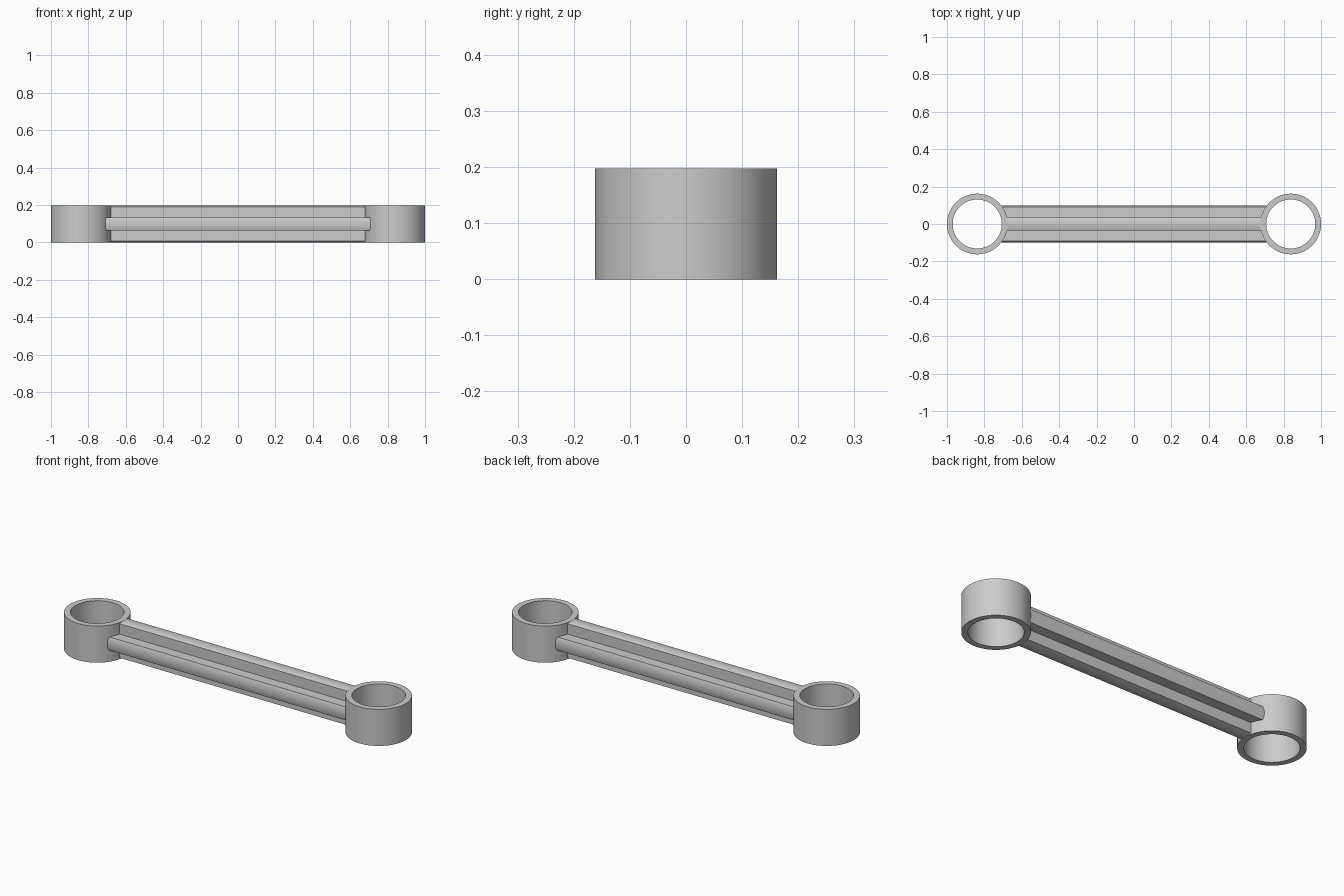
import bpy, bmesh, math
from mathutils import Matrix

cube = bpy.data.objects.get("Cube")
if cube:
    bpy.data.objects.remove(cube, do_unlink=True)

HEIGHT = 0.197
MID = HEIGHT / 2
EYE_X, EYE_R, BORE_R = 0.838, 0.162, 0.131
RIB = 0.036          # half thickness of each rib
STEPS = 8            # segments on each rounded rib tip

steel = bpy.data.materials.new("grey_steel")
steel.use_nodes = True
colour = (0.6, 0.6, 0.6, 1)
steel.diffuse_color = colour
steel.node_tree.nodes["Principled BSDF"].inputs["Base Color"].default_value = colour


def to_object(name, bm):
    bmesh.ops.recalc_face_normals(bm, faces=bm.faces)
    mesh = bpy.data.meshes.new(name)
    bm.to_mesh(mesh)
    bm.free()
    mesh.materials.append(steel)
    obj = bpy.data.objects.new(name, mesh)
    bpy.context.collection.objects.link(obj)
    return obj


def cylinder(name, x, radius, depth):
    bm = bmesh.new()
    bmesh.ops.create_cone(bm, cap_ends=True, segments=96, radius1=radius,
                          radius2=radius, depth=depth,
                          matrix=Matrix.Translation((x, 0, MID)))
    return to_object(name, bm)


def combine(target, tool, operation):
    tool.hide_render = True
    mod = target.modifiers.new(operation.lower(), "BOOLEAN")
    mod.operation = operation
    mod.solver = "EXACT"
    mod.object = tool
    bpy.context.view_layer.objects.active = target
    bpy.ops.object.modifier_apply(modifier=mod.name)
    bpy.data.objects.remove(tool, do_unlink=True)


# Cross-section: four ribs with tips rounded to one circle, and square inner corners
half = math.asin(RIB / MID)
profile = []
for quarter in range(4):
    turn = quarter * math.pi / 2
    for i in range(STEPS + 1):
        a = turn - half + 2 * half * i / STEPS
        profile.append((MID * math.cos(a), MID * math.sin(a)))
    a = turn + math.pi / 4
    corner = RIB * math.sqrt(2)
    profile.append((corner * math.cos(a), corner * math.sin(a)))

# Ribbed shaft running between the eyes
bm = bmesh.new()
face = bm.faces.new([bm.verts.new((-EYE_X, y, MID + z)) for y, z in profile])
swept = bmesh.ops.extrude_face_region(bm, geom=[face], use_keep_orig=True)
bmesh.ops.translate(bm, vec=(2 * EYE_X, 0, 0),
                    verts=[e for e in swept["geom"] if isinstance(e, bmesh.types.BMVert)])
rod = to_object("connecting_rod", bm)

# Bored eye at each end
for side in (-1, 1):
    combine(rod, cylinder("eye", side * EYE_X, EYE_R, HEIGHT), "UNION")
for side in (-1, 1):
    combine(rod, cylinder("bore_cutter", side * EYE_X, BORE_R, HEIGHT * 2), "DIFFERENCE")

bpy.ops.object.select_all(action="DESELECT")
rod.select_set(True)
bpy.context.view_layer.objects.active = rod
bpy.ops.object.shade_smooth_by_angle(angle=math.radians(25))
